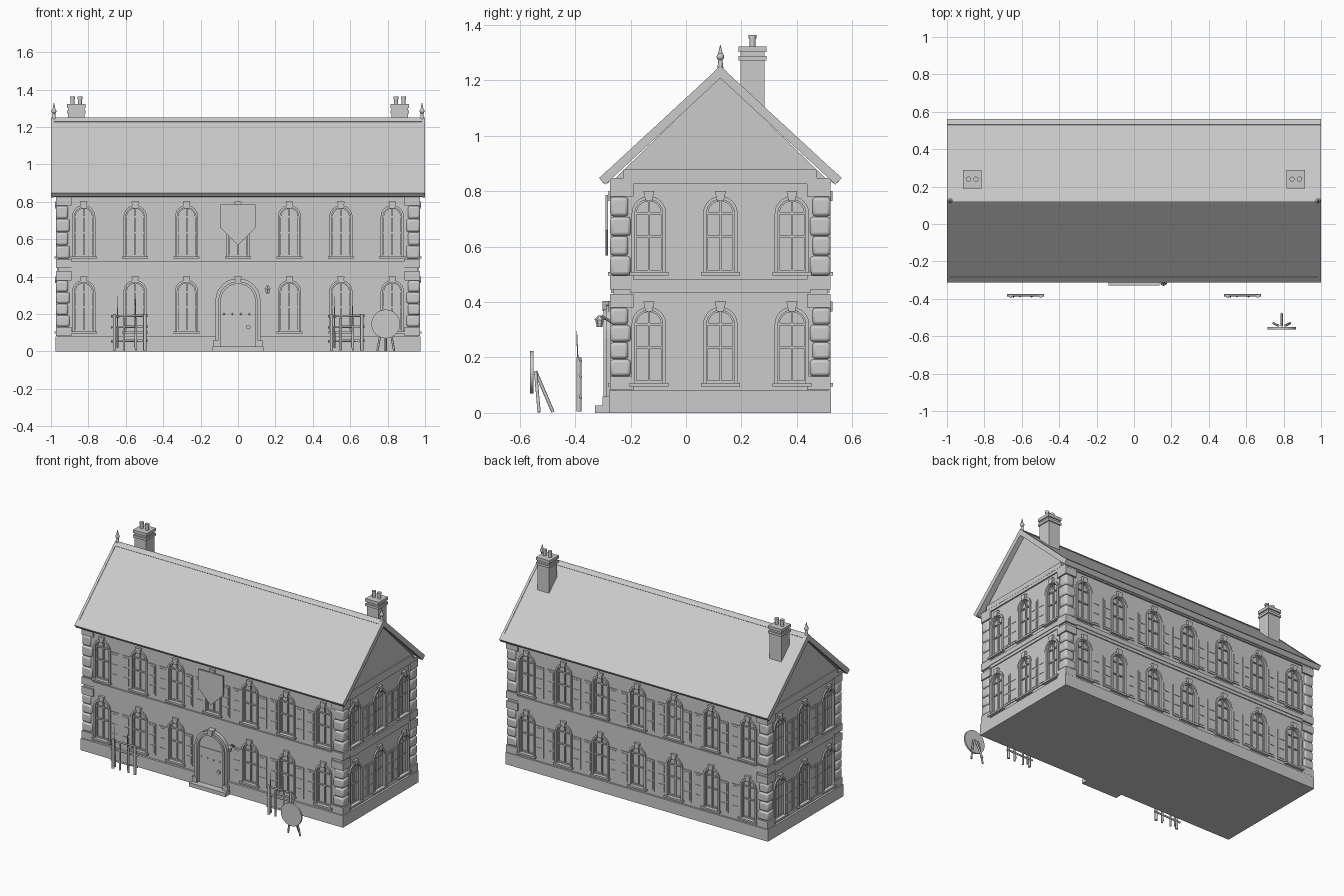
import bpy, bmesh, math
from mathutils import Matrix, Vector

if "Cube" in bpy.data.objects:
    bpy.data.objects.remove(bpy.data.objects["Cube"])

stone = bpy.data.materials.new("light grey")
stone.diffuse_color = (0.6, 0.6, 0.6, 1)
stone.use_nodes = True
stone.node_tree.nodes["Principled BSDF"].inputs["Base Color"].default_value = stone.diffuse_color
parts = {}
YC, YF, YB, XW = 0.124, -0.264, 0.512, 0.963   # centre line and wall planes


def part(name):
    return parts.setdefault(name, bmesh.new())


def prism(name, pts, w0, w1, m):
    """Extrude a counter-clockwise outline from w0 to w1 along the frame normal."""
    bm = part(name)
    a = [bm.verts.new(m @ Vector((u, v, w0))) for u, v in pts]
    b = [bm.verts.new(m @ Vector((u, v, w1))) for u, v in pts]
    bm.faces.new(a[::-1])
    bm.faces.new(b)
    for i in range(len(pts)):
        j = (i + 1) % len(pts)
        bm.faces.new((a[i], a[j], b[j], b[i]))


def rect(name, u0, u1, v0, v1, w0, w1, m):
    prism(name, [(u0, v0), (u1, v0), (u1, v1), (u0, v1)], w0, w1, m)


def box(name, x0, x1, y0, y1, z0, z1):
    rect(name, x0, x1, y0, y1, z0, z1, Matrix())


def rod(name, p, q, r1, r2=None, n=10):
    p, q = Vector(p), Vector(q)
    d = q - p
    m = Matrix.Translation((p + q) / 2) @ d.to_track_quat('Z', 'Y').to_matrix().to_4x4()
    bmesh.ops.create_cone(part(name), cap_ends=True, segments=n, radius1=r1,
                          radius2=r1 if r2 is None else r2, depth=d.length, matrix=m)


def ball(name, c, r):
    bmesh.ops.create_uvsphere(part(name), u_segments=10, v_segments=6, radius=r,
                              matrix=Matrix.Translation(c))


def frame(u, n, o):
    m = Matrix((u, (0, 0, 1), n)).transposed().to_4x4()
    m.translation = o
    return m


def arch(u, v0, vs, r, n=12):
    """Round-headed outline, from the lower right corner round to the lower left."""
    return [(u + r, v0)] + [(u + r * math.cos(math.pi * i / n), vs + r * math.sin(math.pi * i / n))
                            for i in range(n + 1)] + [(u - r, v0)]


def arch_ring(name, u, v0, vs, r, t, w0, w1, m):
    prism(name, arch(u, v0, vs, r + t) + arch(u, v0, vs, r)[::-1], w0, w1, m)


def keystone(name, u, v, w1, m):
    prism(name, [(u - .012, v), (u + .012, v), (u + .02, v + .036), (u - .02, v + .036)], -.005, w1, m)


def window(u, v0, m, left=True, right=True):
    vs, r = v0 + .212, .05
    prism("window_cutter", arch(u, v0, vs, r), -.014, .03, m)
    arch_ring("window_surround", u, v0, vs, r, .012, -.004, .009, m)
    arch_ring("window_sash", u, v0, vs, r - .006, .006, -.014, -.004, m)
    rect("window_sash", u - .004, u + .004, v0, vs + r - .003, -.014, -.005, m)
    for h in (.004, .128, .212):
        rect("window_sash", u - r, u + r, v0 + h - .004, v0 + h + .004, -.014, -.006, m)
    keystone("keystone", u, vs + r - .005, .016, m)
    rect("window_sill", u - .07, u + .07, v0 - .012, v0, -.005, .018, m)
    # panelled shutters beside the opening
    for s, on in ((-1, left), (1, right)):
        if on:
            a, b = sorted((u + s * .066, u + s * .125))
            rect("shutter", a, b, v0, v0 + .21, -.004, .005, m)
            for k in range(3):
                rect("shutter_panel", a + .009, b - .009, v0 + .012 + k * .066,
                     v0 + .066 + k * .066, .004, .008, m)


front = frame((1, 0, 0), (0, -1, 0), (0, YF, 0))
back = frame((-1, 0, 0), (0, 1, 0), (0, YB, 0))
right = frame((0, 1, 0), (1, 0, 0), (XW, 0, 0))
left = frame((0, -1, 0), (-1, 0, 0), (-XW, 0, 0))

# Main mass and base
box("wall", -XW, XW, YF, YB, .06, .845)
box("plinth", -.977, .977, -.278, .524, 0, .08)
for m, u0, u1 in ((front, -.89, .89), (back, -.89, .89), (right, -.2, .45), (left, -.45, .2)):
    rect("floor_band", u0, u1, .432, .452, -.004, .006, m)
    rect("floor_band", u0, u1, .452, .482, -.004, .010, m)
box("cornice", -.972, .972, -.275, .523, .825, .848)

# Windows on all four sides
cols = [i * .275 for i in range(-3, 4)]
for v0 in (.108, .508):
    for i, u in enumerate(cols):
        window(u, v0, back, i > 0, i < 6)
        if v0 > .3 or i != 3:
            window(u, v0, front, i > 0, i < 6)
    for i, y in enumerate((-.134, .124, .382)):
        window(y, v0, right, i > 0, i < 2)
        window(-y, v0, left, i < 2, i > 0)

# Rusticated corner stones
for sx in (-1, 1):
    for sy in (-1, 1):
        for z0, z1 in ((.082, .43), (.446, .83)):
            h = (z1 - z0 - .1) / 4
            rows = [(z0, z0 + .05)] + [(z0 + .05 + k * h, z0 + .05 + (k + 1) * h) for k in range(4)] \
                + [(z1 - .05, z1)]
            for k, (a, b) in enumerate(rows):
                flat = k in (0, 5)
                ln = .085 if flat else (.075 if k % 2 else .066)
                xo, yc = sx * .974, YC + sy * .398
                x0, x1 = sorted((xo, xo - sx * ln))
                y0, y1 = sorted((yc, yc - sy * ln))
                box("corner_block" if flat else "corner_rounded_stone", x0, x1, y0, y1, a, b - .001)

# Gable walls, roof slopes with raised edges, bargeboards and gutters
slope = [(YC, 1.247), (-.311, .845), (-.297, .828), (YC, 1.212)]


def flip(pts):
    return [(2 * YC - y, z) for y, z in pts][::-1]


def off(s, t0, t1, lift, thick):
    """Strip along the roof slope between fractions t0 and t1."""
    a, b = Vector((YC, 1.247)), Vector((-.311, .845))
    n = Vector((-.68, .733))
    p, q = a.lerp(b, t0), a.lerp(b, t1)
    pts = [p + n * lift, q + n * lift, q + n * (lift - thick), p + n * (lift - thick)]
    pts = [tuple(v) for v in pts]
    return pts if s < 0 else flip(pts)


across = frame((0, 1, 0), (1, 0, 0), (0, 0, 0))
prism("gable_wall", [(-.262, .84), (.51, .84), (YC, 1.215)], -.965, .965, across)
for x in (-.967, .967):
    rect("gable_band", -.225, .473, .845, .878, x - .006, x + .006, across)
for s in (-1, 1):
    prism("roof_slope", slope if s < 0 else flip(slope), -.99, .99, across)
    prism("roof_edge_strip", off(s, 0, .05, .004, .01), -1, 1, across)
    prism("roof_edge_strip", off(s, .93, 1, .004, .01), -1, 1, across)
    for e in (-1, 1):
        w0, w1 = sorted((e * .984, e * 1.0))
        prism("bargeboard", off(s, 0, 1, .003, .032), w0, w1, across)
    yg = YC + s * .412
    rod("gutter", (-.99, yg, .84), (.99, yg, .84), .013)
rod("ridge_roll", (-.998, YC, 1.243), (.998, YC, 1.243), .008)

# Finials and chimneys
for s in (-1, 1):
    x = s * .984
    rod("finial", (x, YC, 1.235), (x, YC, 1.275), .012, .007)
    ball("finial", (x, YC, 1.285), .014)
    rod("finial", (x, YC, 1.292), (x, YC, 1.328), .009, .001)
    cx, cy = s * .865, .24
    for r, z0, z1 in ((.043, 1.09, 1.32), (.05, 1.272, 1.288), (.05, 1.302, 1.322)):
        box("chimney", cx - r, cx + r, cy - r, cy + r, z0, z1)
    for d in (-.02, .02):
        rod("chimney_pot", (cx + d, cy, 1.32), (cx + d, cy, 1.352), .011)
        rod("chimney_pot", (cx + d, cy, 1.35), (cx + d, cy, 1.363), .014)

# Entrance: arched door, surround, steps, studs and handle
prism("window_cutter", arch(0, .085, .27, .092), -.014, .04, front)
prism("door_leaf", arch(0, .025, .27, .092), -.018, .016, front)
arch_ring("door_surround", 0, .02, .27, .092, .013, 0, .034, front)
arch_ring("door_surround", 0, .02, .27, .105, .016, 0, .024, front)
keystone("door_surround", 0, .367, .038, front)
for a in (-.132, .098):
    rect("door_base_block", a, a + .034, .02, .06, 0, .038, front)
rect("door_step", -.135, .135, 0, .026, -.02, .064, front)
for i in range(4):
    ball("door_stud", (-.075 + i * .045, YF - .017, .2), .005)
rod("door_knob", (.055, YF - .01, .13), (.055, YF - .026, .13), .012)
rect("door_line", -.085, .085, .262, .268, .014, .02, front)

# Lantern beside the door
rod("lantern", (.158, YF, .325), (.158, -.305, .35), .005)
rod("lantern", (.158, -.312, .31), (.158, -.312, .335), .010, .015, 6)
rod("lantern", (.158, -.312, .335), (.158, -.312, .352), .02, .004, 6)

# Shield plate above the door
prism("shield_plate", [(-.093, .66), (0, .568), (.093, .66), (.093, .787), (-.093, .787)],
      .018, .027, front)

# Two rustic fence panels
for cx in (-.58, .58):
    for dx, top, r in ((-.08, .2, .009), (-.03, .18, .006), (.035, .18, .006), (.082, .2, .009)):
        rod("fence_post", (cx + dx, -.386, .005), (cx + dx, -.386, top), r, None, 8)
    for z in (.055, .13, .188):
        rod("fence_rail", (cx - .1, -.381, z), (cx + .1, -.381, z + .004), .006, None, 8)
    for dx in (-.065, .03):
        rod("fence_spike", (cx + dx, -.385, .02), (cx + dx + .002, -.394, .295), .006, .001, 8)

# Round target on a three-legged stand
rod("target_disc", (.79, -.563, .147), (.79, -.551, .147), .077, None, 32)
for x, y in ((.745, -.53), (.835, -.53), (.79, -.48)):
    rod("target_stand", (.79 + (x - .79) * .4, -.543, .15), (x, y, .003), .006, None, 8)

# Turn the collected geometry into objects
made = {}
for name, bm in parts.items():
    bmesh.ops.recalc_face_normals(bm, faces=bm.faces)
    me = bpy.data.meshes.new(name)
    bm.to_mesh(me)
    bm.free()
    me.materials.append(stone)
    ob = made[name] = bpy.data.objects.new(name, me)
    bpy.context.collection.objects.link(ob)
    if name in {"gutter", "ridge_roll", "finial", "chimney_pot", "target_disc", "door_knob",
                "corner_rounded_stone", "target_stand", "fence_post", "fence_rail", "door_stud"}:
        bpy.context.view_layer.objects.active = ob
        bpy.ops.object.select_all(action='DESELECT')
        ob.select_set(True)
        bpy.ops.object.shade_smooth_by_angle(angle=math.radians(46))

# Rounded corner stones and recessed window openings
bev = made["corner_rounded_stone"].modifiers.new("round", 'BEVEL')
bev.width, bev.segments = .012, 2
cut = made["wall"].modifiers.new("openings", 'BOOLEAN')
cut.operation, cut.solver, cut.object = 'DIFFERENCE', 'EXACT', made["window_cutter"]
made["window_cutter"].hide_render = True
made["window_cutter"].hide_set(True)
